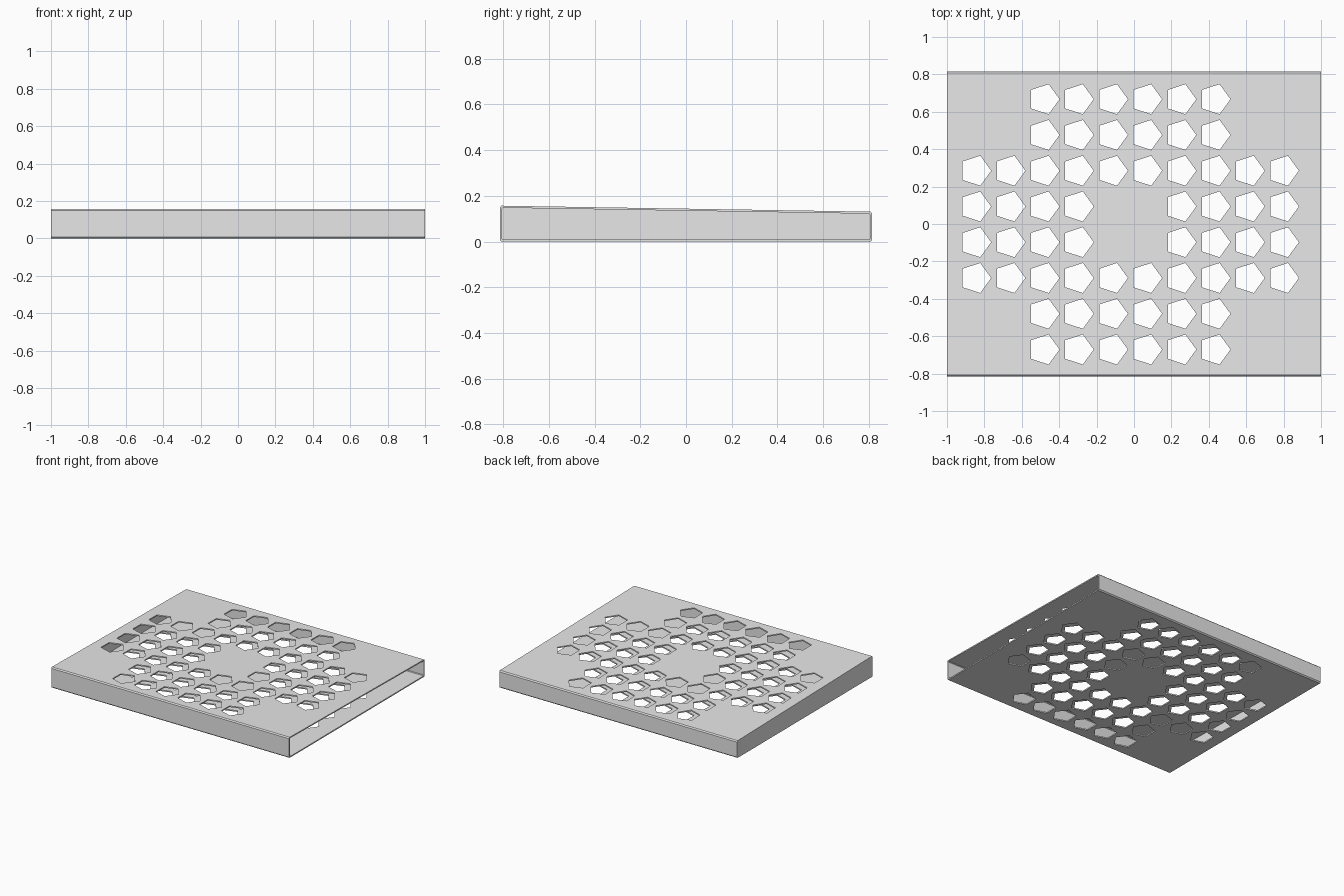
import bpy
import bmesh
import math

if "Cube" in bpy.data.objects:
    bpy.data.objects.remove(bpy.data.objects["Cube"], do_unlink=True)

HALF_X, HALF_Y = 1.0, 0.815
FRONT_H, BACK_H = 0.157, 0.131
WALL, CHAMFER = 0.009, 0.008

grey = bpy.data.materials.new("light grey")
grey.use_nodes = True
grey.diffuse_color = (0.8, 0.8, 0.8, 1)
grey.node_tree.nodes["Principled BSDF"].inputs["Base Color"].default_value = (0.8, 0.8, 0.8, 1)


def add_prism(bm, ring, direction):
    """Extrude a closed ring of points along a direction."""
    face = bm.faces.new([bm.verts.new(p) for p in ring])
    out = bmesh.ops.extrude_face_region(bm, geom=[face], use_keep_orig=True)
    moved = [g for g in out["geom"] if isinstance(g, bmesh.types.BMVert)]
    bmesh.ops.translate(bm, verts=moved, vec=direction)


def make_object(name, bm):
    bmesh.ops.recalc_face_normals(bm, faces=bm.faces)
    mesh = bpy.data.meshes.new(name)
    bm.to_mesh(mesh)
    bm.free()
    mesh.materials.append(grey)
    obj = bpy.data.objects.new(name, mesh)
    bpy.context.collection.objects.link(obj)
    return obj


def section(x, inset, c):
    """Sloping side profile with chamfered corners."""
    y, low = HALF_Y - inset, inset
    front, back = FRONT_H - inset, BACK_H - inset
    return [(x, -y + c, low), (x, y - c, low), (x, y, low + c), (x, y, back - c),
            (x, y - c, back), (x, -y + c, front), (x, -y, front - c), (x, -y, low + c)]


# Outer casing
bm = bmesh.new()
add_prism(bm, section(-HALF_X, 0, CHAMFER), (2 * HALF_X, 0, 0))
casing = make_object("vented_casing", bm)

# Cavity, open at the +x end
bm = bmesh.new()
add_prism(bm, section(-HALF_X + WALL, WALL, CHAMFER * 0.6), (2 * HALF_X + 0.1, 0, 0))
cavity = make_object("cavity_cutter", bm)

# Pentagonal vents in a cross pattern with a solid centre
bm = bmesh.new()
for row in range(8):
    for col in range(10):
        outside_cross = row in (0, 1, 6, 7) and not 2 <= col <= 7
        solid_centre = row in (3, 4) and col in (4, 5)
        if outside_cross or solid_centre:
            continue
        cx, cy = -0.848 + col * 0.1828, -0.671 + row * 0.1912
        ring = [(cx + 0.0843 * math.cos(k * math.tau / 5),
                 cy + 0.0843 * math.sin(k * math.tau / 5), -0.1) for k in range(5)]
        add_prism(bm, ring, (0, 0, 0.4))
vents = make_object("vent_cutter", bm)

# Carve the casing and discard the cutters
bpy.context.view_layer.objects.active = casing
for cutter in (cavity, vents):
    cutter.hide_render = True
    mod = casing.modifiers.new(cutter.name, "BOOLEAN")
    mod.operation = "DIFFERENCE"
    mod.solver = "EXACT"
    mod.object = cutter
    bpy.ops.object.modifier_apply(modifier=mod.name)
    bpy.data.objects.remove(cutter, do_unlink=True)
